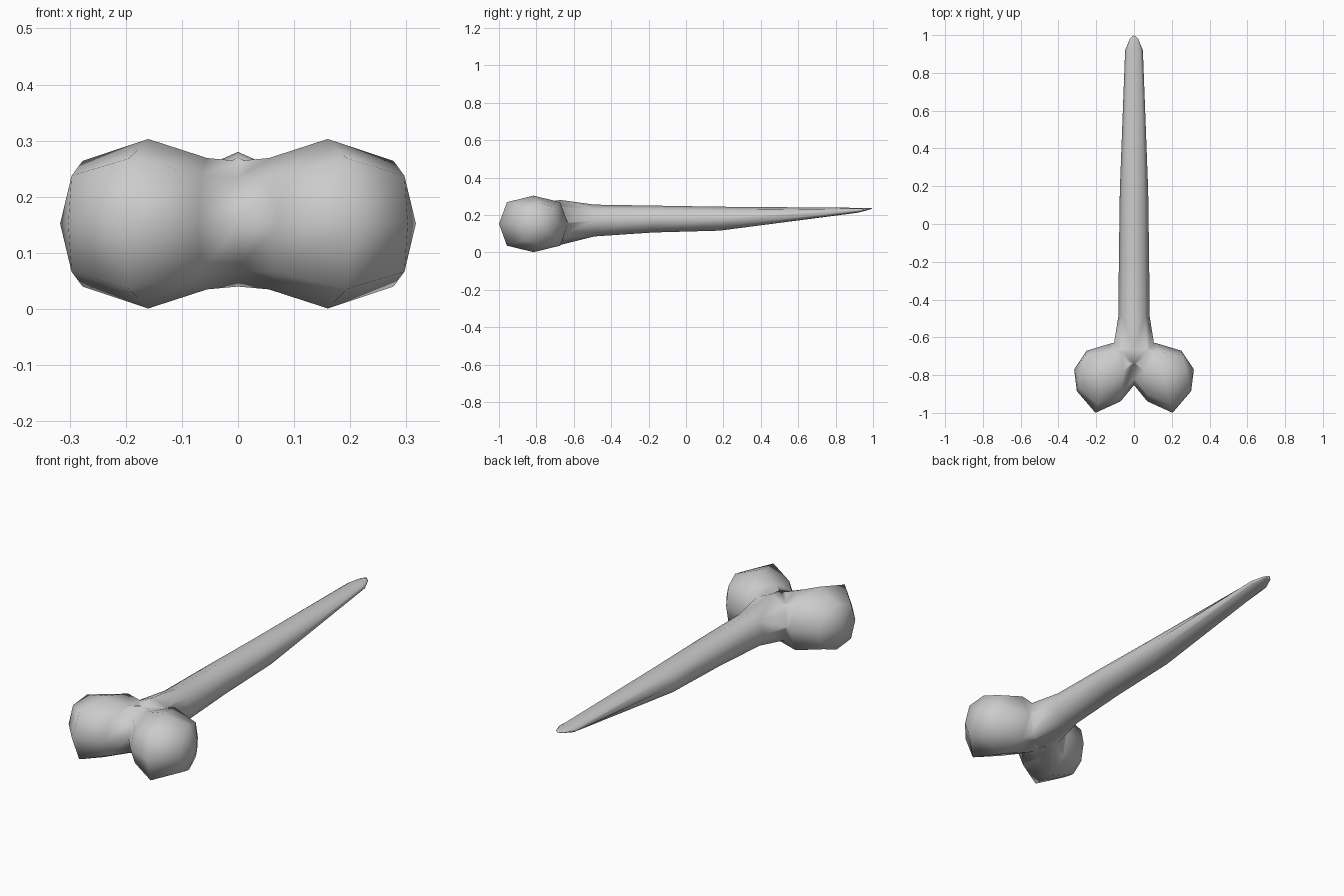
import bpy, bmesh, math
from mathutils import Vector

cube = bpy.data.objects.get("Cube")
if cube:
    bpy.data.objects.remove(cube)

SIDES = 8
UP = Vector((0, 0, 1))

bone_grey = bpy.data.materials.new("bone_grey")
bone_grey.use_nodes = True
GREY = (0.6, 0.6, 0.6, 1)
bone_grey.diffuse_color = GREY
bone_grey.node_tree.nodes["Principled BSDF"].inputs["Base Color"].default_value = GREY


def ring(center, across, half_width, half_height, fullness=1.0):
    """Eight-sided cross-section; fullness pushes the diagonal corners out."""
    points = []
    for i in range(SIDES):
        a = math.tau * i / SIDES
        k = fullness if i % 2 else 1.0
        points.append(Vector(center) + across * (half_width * k * math.cos(a))
                      + UP * (half_height * k * math.sin(a)))
    return points


def loft(name, rings, start=None, end=None):
    """Skin the rings; close each end with a point, or flat if there is none."""
    bm = bmesh.new()
    rows = [[bm.verts.new(p) for p in r] for r in rings]
    for a, b in zip(rows, rows[1:]):
        for i in range(SIDES):
            j = (i + 1) % SIDES
            bm.faces.new((a[i], a[j], b[j], b[i]))
    for row, pole in ((rows[0], start), (rows[-1], end)):
        if pole is None:
            bm.faces.new(row)
        else:
            tip = bm.verts.new(pole)
            for i in range(SIDES):
                bm.faces.new((row[i], row[(i + 1) % SIDES], tip))
    bmesh.ops.recalc_face_normals(bm, faces=bm.faces)
    mesh = bpy.data.meshes.new(name)
    bm.to_mesh(mesh)
    bm.free()
    mesh.materials.append(bone_grey)
    obj = bpy.data.objects.new(name, mesh)
    bpy.context.collection.objects.link(obj)
    return obj


# Two knobs, as one crossbar: x, y, tilt, half depth, half height, fullness
KNOB = [(0.055, -0.78, 0.10, 0.16, 0.117, 1.05),
        (0.16, -0.815, 0.24, 0.19, 0.151, 1.09),
        (0.277, -0.778, 0.24, 0.11, 0.112, 1.08)]
MID_Z = 0.152


def knob_ring(side, x, y, tilt, depth, height, fullness):
    across = Vector((side * tilt, -1, 0)).normalized()
    return ring((side * x, y, MID_Z), across, depth, height, fullness)


left = [knob_ring(1, *s) for s in KNOB]
right = [knob_ring(-1, *s) for s in reversed(KNOB)]
waist = ring((0, -0.735, MID_Z), Vector((0, -1, 0)), 0.118, 0.112, 1.04)
pole = Vector((0.317, -0.77, MID_Z))
knobs = loft("knobs", right + [waist] + left,
             start=Vector((-pole.x, pole.y, pole.z)), end=pole)

# Shaft tapering to a flat point: y, half width, bottom, top
SHAFT = [(-0.74, 0.10, 0.05, 0.27),
         (-0.67, 0.112, 0.04, 0.28),
         (-0.49, 0.083, 0.085, 0.255),
         (-0.18, 0.08, 0.106, 0.25),
         (0.18, 0.075, 0.116, 0.244),
         (0.92, 0.047, 0.212, 0.238),
         (0.98, 0.022, 0.228, 0.237)]
shaft = loft("bone_spike",
             [ring((0, y, (lo + hi) / 2), Vector((1, 0, 0)), w, (hi - lo) / 2)
              for y, w, lo, hi in SHAFT],
             end=Vector((0, 1, 0.235)))

# Fuse the shaft and knobs into one smooth body
union = shaft.modifiers.new("fuse", 'BOOLEAN')
union.operation = 'UNION'
union.solver = 'EXACT'
union.object = knobs
bpy.ops.object.select_all(action='DESELECT')
bpy.context.view_layer.objects.active = shaft
shaft.select_set(True)
bpy.ops.object.modifier_apply(modifier=union.name)
bpy.data.objects.remove(knobs)
bpy.ops.object.shade_smooth()
